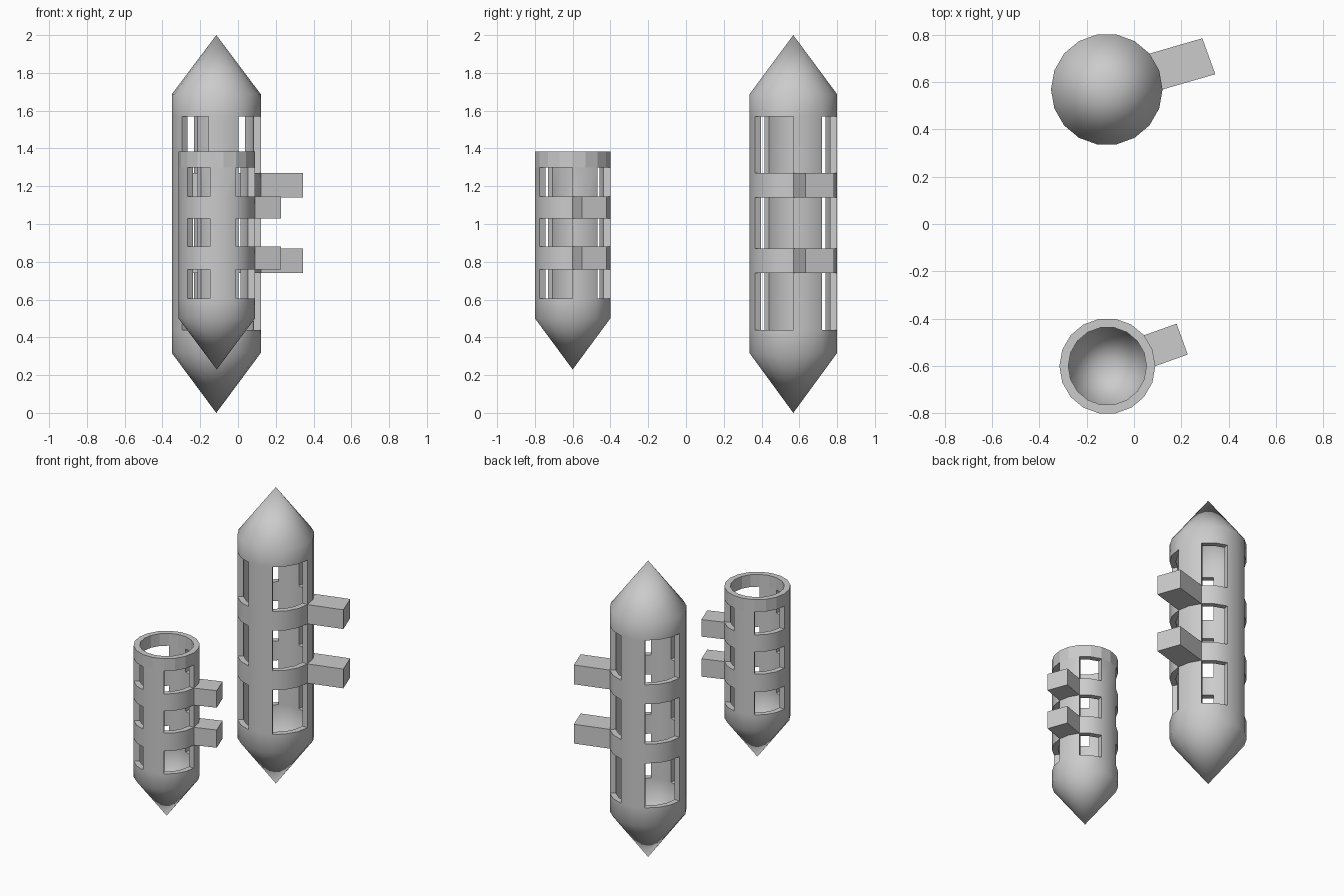
import bpy, bmesh, math

if "Cube" in bpy.data.objects:
    bpy.data.objects.remove(bpy.data.objects["Cube"])

N = 18            # sides of each tube
T = 0.0375        # wall thickness
# wall columns (face index of 20 degrees each); the rest are window columns
PILLARS = {0, 1, 4, 5, 9, 10, 13, 14}


def finish(name, bm):
    bmesh.ops.recalc_face_normals(bm, faces=bm.faces)
    me = bpy.data.meshes.new(name)
    bm.to_mesh(me)
    bm.free()
    ob = bpy.data.objects.new(name, me)
    bpy.context.collection.objects.link(ob)
    return ob


def tube(name, cx, cy, outer, inner, flat_above=None):
    """Hollow tube with pointed end(s) and three rows of windows."""
    bm = bmesh.new()

    def rings(profile):
        out = []
        for r, z in profile:
            if r == 0:
                out.append([bm.verts.new((cx, cy, z))] * N)
            else:
                out.append([bm.verts.new((cx + r * math.cos(math.tau * k / N),
                                          cy + r * math.sin(math.tau * k / N), z))
                            for k in range(N)])
        return out

    ro, ri = rings(outer), rings(inner)
    pair = {a: b for qa, qb in zip(ro, ri) for a, b in zip(qa, qb)}
    for i in range(len(outer) - 1):
        for k in range(N):
            if i in (2, 4, 6) and k not in PILLARS:
                continue
            m = (k + 1) % N
            quad = list(dict.fromkeys([ro[i][k], ro[i][m], ro[i + 1][m], ro[i + 1][k]]))
            bm.faces.new(quad)
            bm.faces.new([pair[v] for v in reversed(quad)])
    # window reveals and open rim
    for e in [e for e in bm.edges if e.is_boundary and e.verts[0] in pair
              and e.verts[1] in pair]:
        a, b = e.verts
        bm.faces.new((a, b, pair[b], pair[a]))
    # drop loose vertices
    bmesh.ops.delete(bm, geom=[v for v in bm.verts if not v.link_faces], context='VERTS')
    ob = finish(name, bm)
    bpy.ops.object.select_all(action='DESELECT')
    ob.select_set(True)
    bpy.context.view_layer.objects.active = ob
    bpy.ops.object.shade_smooth_by_angle(angle=math.radians(42))
    if flat_above:
        for p in ob.data.polygons:
            if all(ob.data.vertices[v].co.z > flat_above for v in p.vertices):
                p.use_smooth = False


def handle(name, cx, cy, r, offset, z0, z1):
    """Block pushed out of the wall between the 0 and 40 degree corners."""
    a = [(cx + r * math.cos(t), cy + r * math.sin(t)) for t in (0, math.radians(40))]
    b = [(x + offset[0], y + offset[1]) for x, y in a]
    loop = [a[0], b[0], b[1], a[1]]
    bm = bmesh.new()
    lo = [bm.verts.new((x, y, z0)) for x, y in loop]
    hi = [bm.verts.new((x, y, z1)) for x, y in loop]
    bm.faces.new(lo[::-1])
    bm.faces.new(hi)
    for k in range(4):
        m = (k + 1) % 4
        bm.faces.new((lo[k], lo[m], hi[m], hi[k]))
    finish(name, bm)


# Large tube, pointed at both ends
R, X, Y = 0.2355, -0.115, 0.568
mid = [0.44, 0.74, 0.87, 1.14, 1.27, 1.57]
tube("large_tube", X, Y,
     [(0, 0), (R, 0.317)] + [(R, z) for z in mid] + [(R, 1.687), (0, 2.0)],
     [(0, 0.063), (R - T, 0.329)] + [(R - T, z) for z in mid] + [(R - T, 1.675), (0, 1.937)])
for n, (z0, z1) in enumerate([(0.74, 0.87), (1.14, 1.27)]):
    handle(f"large_handle_{n + 1}", X, Y, R, (0.223, 0.0645), z0, z1)

# Small tube, pointed below and open above
R, X, Y = 0.2025, -0.1125, -0.6
mid = [0.605, 0.76, 0.88, 1.03, 1.145, 1.30, 1.383]
tube("small_tube", X, Y,
     [(0, 0.23), (R, 0.50)] + [(R, z) for z in mid],
     [(0, 0.2925), (R - T, 0.5125)] + [(R - T, z) for z in mid], flat_above=1.29)
for n, (z0, z1) in enumerate([(0.76, 0.88), (1.03, 1.145)]):
    handle(f"small_handle_{n + 1}", X, Y, R, (0.137, 0.049), z0, z1)
